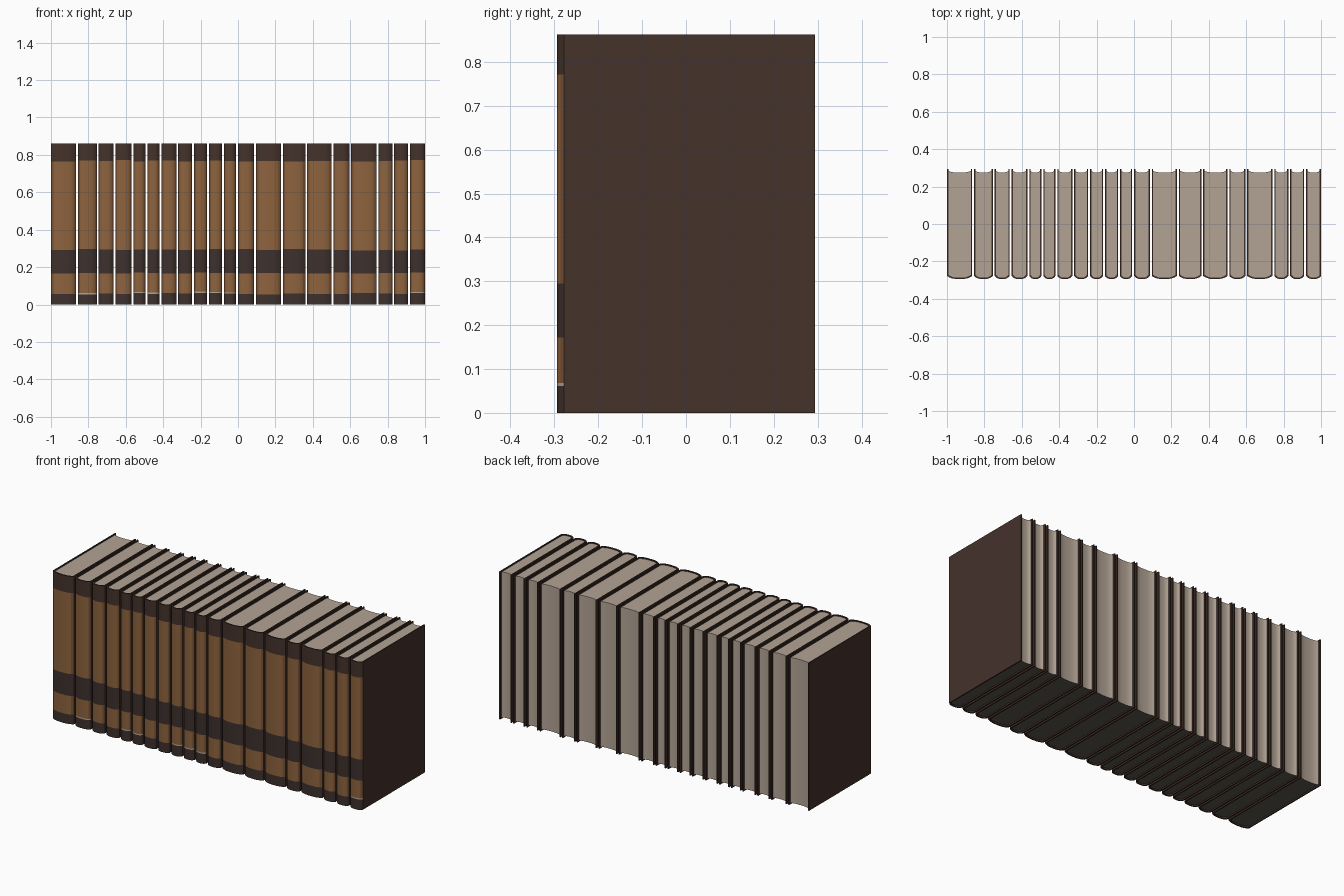
import bpy, bmesh, random

random.seed(4)
if "Cube" in bpy.data.objects:
    bpy.data.objects.remove(bpy.data.objects["Cube"], do_unlink=True)


def material(name, rgb):
    m = bpy.data.materials.new(name)
    m.use_nodes = True
    m.diffuse_color = (*rgb, 1)
    m.node_tree.nodes["Principled BSDF"].inputs["Base Color"].default_value = (*rgb, 1)
    return m


LEATHER = material("dark brown leather", (0.058, 0.032, 0.024))
BAND = material("dark grey brown band", (0.047, 0.030, 0.026))
TAN = material("tan leather", (0.27, 0.125, 0.048))
WORN = material("worn tan leather", (0.19, 0.085, 0.034))
PAPER = material("paper", (0.45, 0.37, 0.30))
FOOT = material("dusty paper", (0.11, 0.10, 0.08))
PALE = material("pale trim", (0.45, 0.38, 0.30))

HEIGHT, BACK, HINGE, BULGE = 0.862, 0.294, -0.278, 0.016
BOARD, GAP, STEPS = 0.007, 0.010, 10


def arc(half, base, bulge):
    """Rounded line across the book, from its right side to its left."""
    ts = [-1 + 2 * i / STEPS for i in range(STEPS + 1)]
    return [(half * t, base - bulge * (1 - abs(t) ** 3)) for t in ts]


def finish(bm, name, x, mats):
    bmesh.ops.recalc_face_normals(bm, faces=bm.faces)
    mesh = bpy.data.meshes.new(name)
    bm.to_mesh(mesh)
    bm.free()
    for m in mats:
        mesh.materials.append(m)
    ob = bpy.data.objects.new(name, mesh)
    ob.location.x = x
    bpy.context.collection.objects.link(ob)
    bpy.ops.object.select_all(action='DESELECT')
    ob.select_set(True)
    bpy.context.view_layer.objects.active = ob
    bpy.ops.object.shade_smooth_by_angle(angle=0.6)
    return ob


def cover(name, x, half, trimmed):
    """Two boards and a rounded spine, banded in height."""
    wob = lambda: random.uniform(-0.004, 0.004)
    foot = 0.058 + wob()
    levels = [0, foot, foot + 0.007, 0.168 + wob(), 0.293 + wob(), 0.768 + wob(), HEIGHT]
    colours = [1, 4 if trimmed else 2, 2, 1, 2, 0]
    outer = [(-half, BACK)] + arc(half, HINGE, BULGE) + [(half, BACK)]
    inner_half = half - BOARD
    inner = [(-inner_half, BACK)] + arc(inner_half, HINGE + BOARD, BULGE) + [(inner_half, BACK)]
    bm = bmesh.new()
    rings = [[[bm.verts.new((px, py, z)) for px, py in line] for line in (outer, inner)]
             for z in levels]
    last = len(outer) - 1
    for k, (low, high) in enumerate(zip(rings, rings[1:])):
        for side in (0, 1):
            for i in range(last):
                f = bm.faces.new((low[side][i], low[side][i + 1], high[side][i + 1], high[side][i]))
                # only the outside of the spine carries the bands
                if side == 0 and 0 < i < last - 1:
                    c = colours[k]
                    edge = i in (1, last - 2)
                    f.material_index = 3 if c == 2 and edge else c
        for i in (0, last):
            bm.faces.new((low[0][i], low[1][i], high[1][i], high[0][i]))
    for ring in (rings[0], rings[-1]):
        for i in range(last):
            bm.faces.new((ring[0][i], ring[0][i + 1], ring[1][i + 1], ring[1][i]))
    finish(bm, name, x, [LEATHER, BAND, TAN, WORN, PALE])


def pages(name, x, half):
    """Paper block with a hollow fore edge, set inside the cover."""
    w = half - BOARD
    line = arc(w, HINGE + BOARD, BULGE) + arc(w, BACK - 0.010, 0.009)[::-1]
    bm = bmesh.new()
    base = bm.faces.new([bm.verts.new((px, py, 0.008)) for px, py in line])
    top = bmesh.ops.extrude_face_region(bm, geom=[base])["geom"]
    bmesh.ops.translate(bm, vec=(0, 0, HEIGHT - 0.014),
                        verts=[v for v in top if isinstance(v, bmesh.types.BMVert)])
    bm.normal_update()
    for f in bm.faces:
        f.material_index = int(all(v.co.z < 0.1 for v in f.verts))
    finish(bm, name, x, [PAPER, FOOT])


# Row of books, split at these places along x
splits = [-1.005, -0.86, -0.75, -0.66, -0.565, -0.49, -0.415, -0.325, -0.24, -0.16, -0.08,
          -0.005, 0.09, 0.235, 0.365, 0.505, 0.60, 0.745, 0.83, 0.915, 1.005]
trimmed_books = {1, 4, 5, 8, 9, 10, 19}
for n, (a, b) in enumerate(zip(splits, splits[1:])):
    centre, half = (a + b) / 2, (b - a - GAP) / 2
    cover(f"book_cover_{n + 1}", centre, half, n in trimmed_books)
    pages(f"book_pages_{n + 1}", centre, half)
